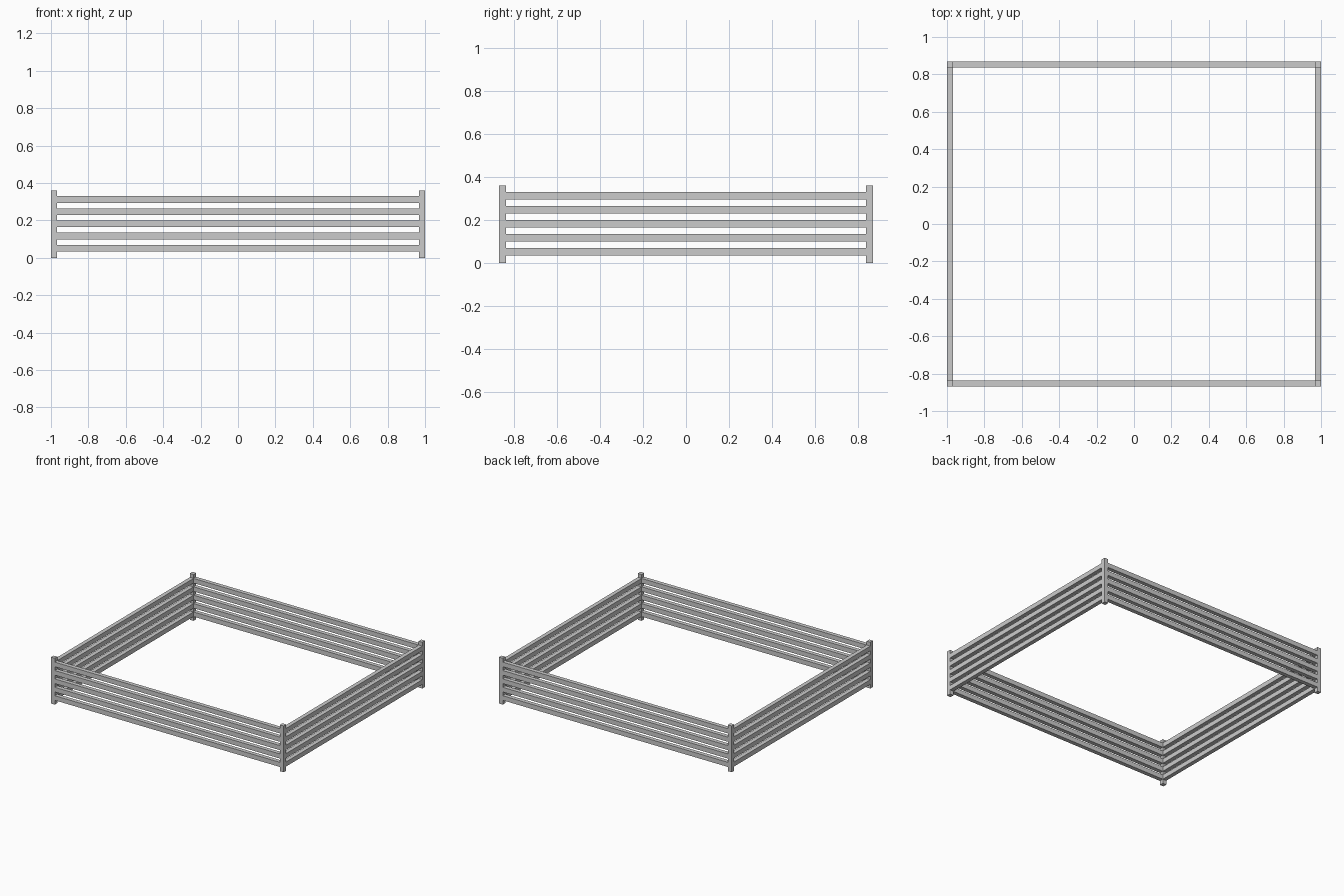
import bpy

if "Cube" in bpy.data.objects:
    bpy.data.objects.remove(bpy.data.objects["Cube"])

HX, HY = 1.0, 0.868      # outer half sizes
POST, HEIGHT = 0.032, 0.36
RAIL_H, RAIL_T = 0.036, 0.032
LEVELS = [0.051 + 0.0652 * i for i in range(5)]


def box(name, centre, size):
    bpy.ops.mesh.primitive_cube_add(size=1, location=centre)
    ob = bpy.context.object
    ob.name = name
    ob.scale = size
    bpy.ops.object.transform_apply(location=False, rotation=False, scale=True)
    return ob


px, py = HX - POST / 2, HY - POST / 2

# corner posts
for sx in (-1, 1):
    for sy in (-1, 1):
        box("corner_post", (sx * px, sy * py, HEIGHT / 2), (POST, POST, HEIGHT))

# horizontal rails between the posts
for z in LEVELS:
    for s in (-1, 1):
        box("long_rail", (0, s * py, z), (2 * (HX - POST), RAIL_T, RAIL_H))
        box("side_rail", (s * px, 0, z), (RAIL_T, 2 * (HY - POST), RAIL_H))
